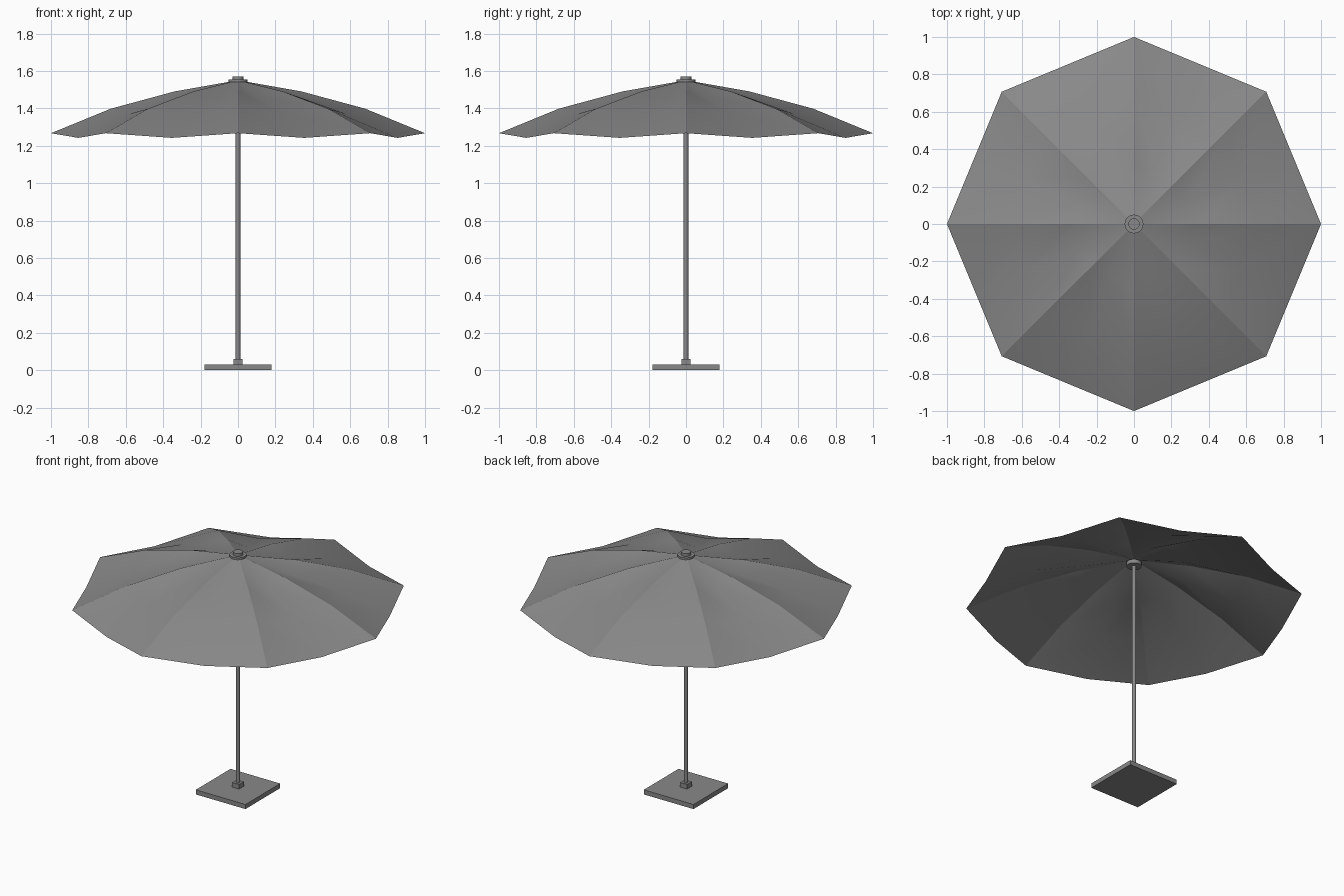
import bpy
import bmesh
from math import cos, sin, pi

cube = bpy.data.objects.get("Cube")
if cube:
    bpy.data.objects.remove(cube, do_unlink=True)

grey = bpy.data.materials.new("mid grey")
grey.use_nodes = True
colour = (0.25, 0.25, 0.25, 1)
grey.diffuse_color = colour
grey.node_tree.nodes["Principled BSDF"].inputs["Base Color"].default_value = colour


def finish(bm, name):
    """Turn a bmesh into a named, coloured object."""
    bmesh.ops.recalc_face_normals(bm, faces=bm.faces)
    mesh = bpy.data.meshes.new(name)
    bm.to_mesh(mesh)
    bm.free()
    mesh.materials.append(grey)
    obj = bpy.data.objects.new(name, mesh)
    bpy.context.collection.objects.link(obj)
    return obj


def box(name, half, z0, z1):
    bm = bmesh.new()
    bmesh.ops.create_cube(bm, size=1)
    for v in bm.verts:
        v.co.x *= 2 * half
        v.co.y *= 2 * half
        v.co.z = z1 if v.co.z > 0 else z0
    return finish(bm, name)


def cylinder(name, radius, z0, z1, sides=24):
    bm = bmesh.new()
    bmesh.ops.create_cone(bm, cap_ends=True, segments=sides,
                          radius1=radius, radius2=radius, depth=1)
    for v in bm.verts:
        v.co.z = z1 if v.co.z > 0 else z0
    for f in bm.faces:
        f.smooth = len(f.verts) == 4
    for e in bm.edges:
        e.smooth = all(f.smooth for f in e.link_faces)
    return finish(bm, name)


def canopy():
    """Thin octagonal cloth: ribs with a sagging valley between each pair."""
    # rib radius, rib height, sag of the valley
    rings = [(0.34, 1.49, 0.036), (0.68, 1.398, 0.028), (1.0, 1.267, 0.025)]
    panels = 8
    count = panels * 2
    bm = bmesh.new()
    apex = bm.verts.new((0, 0, 1.55))
    rows = []
    for radius, height, sag in rings:
        row = []
        for i in range(count):
            valley = i % 2
            r = radius * (cos(pi / panels) if valley else 1)
            a = i * pi / panels
            row.append(bm.verts.new((r * cos(a), r * sin(a), height - sag * valley)))
        rows.append(row)
    for i in range(count):
        j = (i + 1) % count
        bm.faces.new((apex, rows[0][i], rows[0][j]))
        for upper, lower in zip(rows, rows[1:]):
            bm.faces.new((upper[i], lower[i], lower[j], upper[j]))
    for f in bm.faces:
        f.smooth = True
    # Keep a crisp seam along every rib
    for i in range(0, count, 2):
        line = [apex] + [row[i] for row in rows]
        for a, b in zip(line, line[1:]):
            bm.edges.get((a, b)).smooth = False
    obj = finish(bm, "canopy")
    # Cloth faces upward
    if sum(p.normal.z for p in obj.data.polygons) < 0:
        obj.data.flip_normals()
    return obj


# Stand
box("base_plate", 0.18, 0, 0.03)
box("pole_socket", 0.025, 0.03, 0.06)
cylinder("pole", 0.0125, 0.06, 1.55, 16)

# Cloth and hub
canopy()
cylinder("lower_hub", 0.045, 1.505, 1.53)
cylinder("top_washer", 0.05, 1.54, 1.553)
cylinder("top_cap", 0.03, 1.553, 1.571)
